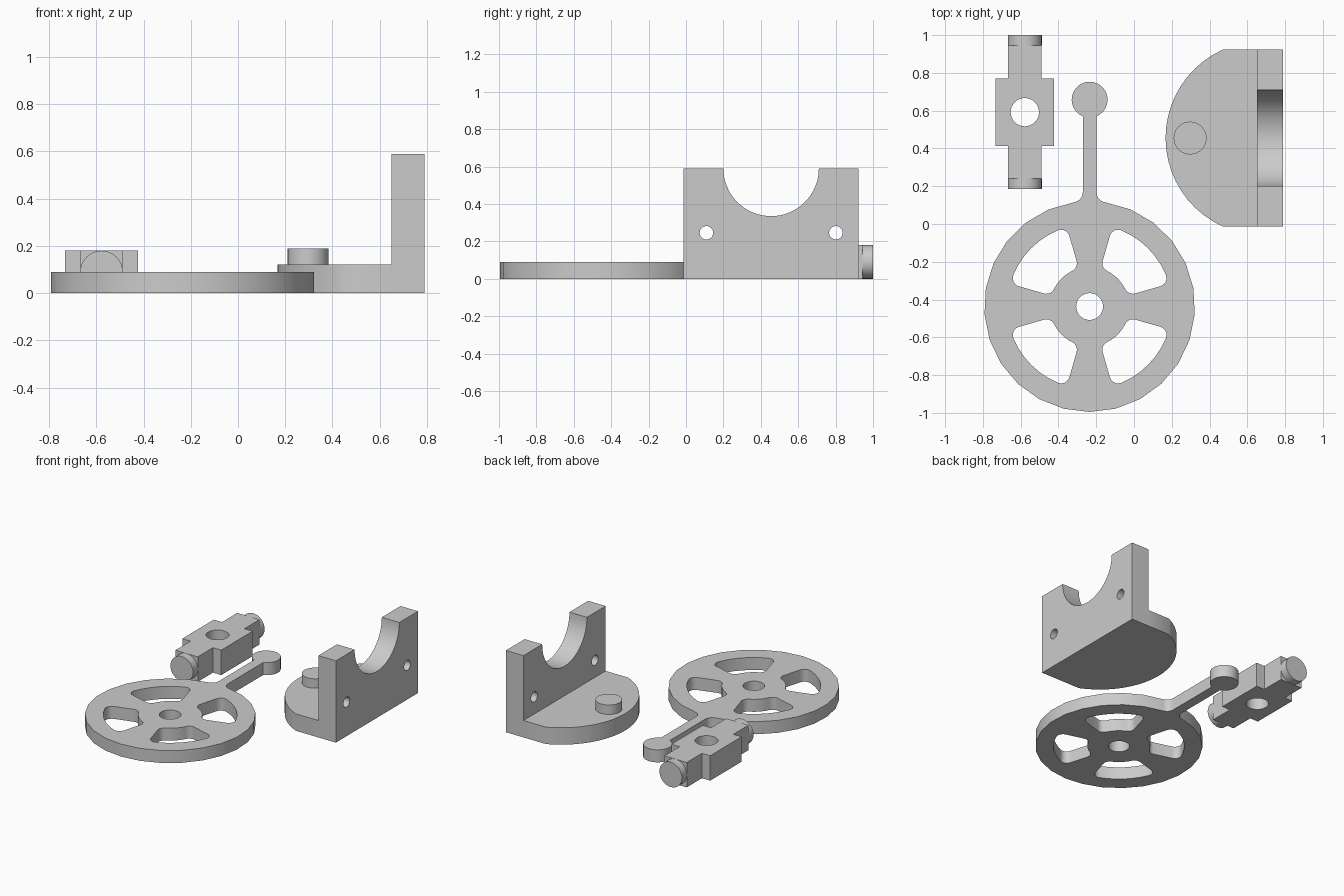
import bpy, bmesh
from math import sin, cos, asin, radians, pi, sqrt
from mathutils import Matrix, Vector

cube = bpy.data.objects.get("Cube")
if cube:
    bpy.data.objects.remove(cube, do_unlink=True)

grey = bpy.data.materials.new("plain_grey")
grey.use_nodes = True
COLOUR = (0.6, 0.6, 0.6, 1)
grey.diffuse_color = COLOUR
grey.node_tree.nodes["Principled BSDF"].inputs["Base Color"].default_value = COLOUR


def arc(cx, cy, r, a0, a1, n):
    """Points along an arc, angles in radians."""
    steps = [a0 + (a1 - a0) * i / n for i in range(n + 1)]
    return [(cx + r * cos(a), cy + r * sin(a)) for a in steps]


def circle(cx, cy, r, n=32):
    return arc(cx, cy, r, 0, 2 * pi, n)[:-1]


def axes(u, v, w):
    """Matrix sending the profile plane (u, v) and its depth (w) to world axes."""
    return Matrix((u, v, w)).transposed().to_4x4()


X, Y, Z = Vector((1, 0, 0)), Vector((0, 1, 0)), Vector((0, 0, 1))
FLAT, ALONG_X, ALONG_Y = axes(X, Y, Z), axes(Y, Z, X), axes(Z, X, Y)


def prism(name, loops, depth, origin=(0, 0, 0), frame=FLAT):
    """Extrude an outline (first loop) with holes (other loops)."""
    curve = bpy.data.curves.new(name, 'CURVE')
    curve.dimensions = '2D'
    curve.fill_mode = 'BOTH'
    curve.extrude = depth / 2
    for loop in loops:
        spline = curve.splines.new('POLY')
        spline.points.add(len(loop) - 1)
        for point, (u, v) in zip(spline.points, loop):
            point.co = (u, v, 0, 1)
        spline.use_cyclic_u = True
    temp = bpy.data.objects.new(name + "_profile", curve)
    bpy.context.collection.objects.link(temp)
    graph = bpy.context.evaluated_depsgraph_get()
    mesh = bpy.data.meshes.new_from_object(temp.evaluated_get(graph))
    bpy.data.objects.remove(temp, do_unlink=True)
    bpy.data.curves.remove(curve)

    bm = bmesh.new()
    bm.from_mesh(mesh)
    bmesh.ops.remove_doubles(bm, verts=bm.verts, dist=0.0001)
    bmesh.ops.translate(bm, verts=bm.verts, vec=(0, 0, depth / 2))
    bm.transform(Matrix.Translation(origin) @ frame)
    bmesh.ops.recalc_face_normals(bm, faces=bm.faces)
    bm.to_mesh(mesh)
    bm.free()
    mesh.materials.clear()
    mesh.materials.append(grey)
    obj = bpy.data.objects.new(name, mesh)
    bpy.context.collection.objects.link(obj)
    bpy.ops.object.select_all(action='DESELECT')
    obj.select_set(True)
    bpy.context.view_layer.objects.active = obj
    bpy.ops.object.shade_smooth_by_angle(angle=radians(30))
    return obj


def wheel_outline(r, arm, fillet, knob_y, knob_r):
    """Round rim flowing through fillets into a straight arm with a round knob."""
    fx = arm + fillet
    fy = sqrt((r + fillet) ** 2 - fx ** 2)
    t = asin(fx / (r + fillet))
    d = asin(arm / knob_r)
    return (arc(0, knob_y, knob_r, d - pi / 2, 1.5 * pi - d, 24)
            + arc(-fx, fy, fillet, 0, t - pi / 2, 6)
            + arc(0, 0, r, pi / 2 + t, 2.5 * pi - t, 24)[1:-1]
            + arc(fx, fy, fillet, 1.5 * pi - t, pi, 6))


def slot(ri, ro, a0, a1, f):
    """Ring sector window with rounded corners."""
    bo, bi = asin(f / (ro - f)), asin(f / (ri + f))

    def corner(r, a, start, end):
        return arc(r * cos(a), r * sin(a), f, start, end, 6)

    return (corner(ro - f, a0 + bo, a0 - pi / 2, a0 + bo)
            + arc(0, 0, ro, a0 + bo, a1 - bo, 6)[1:-1]
            + corner(ro - f, a1 - bo, a1 - bo, a1 + pi / 2)
            + corner(ri + f, a1 - bi, a1 + pi / 2, a1 - bi + pi)
            + arc(0, 0, ri, a1 - bi, a0 + bi, 6)[1:-1]
            + corner(ri + f, a0 + bi, a0 + bi + pi, a0 + 1.5 * pi))


# Spoked wheel with handle
spoke = radians(16)
windows = [slot(0.21, 0.437, q * pi / 2 + spoke, (q + 1) * pi / 2 - spoke, 0.045)
           for q in range(4)]
prism("spoked_wheel",
      [wheel_outline(0.558, 0.036, 0.055, 1.095, 0.095), circle(0, 0, 0.071)] + windows,
      0.09, (-0.235, -0.437, 0))

# Bracket: rounded base, peg and upright wall with a half-round cradle
MID, HALF, WALL = 0.455, 0.468, 0.65
R = 0.513
sweep = asin(HALF / R)
base = [(WALL, MID + HALF)] + arc(0.68, MID, R, pi - sweep, pi + sweep, 20) + [(WALL, MID - HALF)]
prism("bracket_base", [base], 0.122)
prism("bracket_peg", [circle(0.297, MID, 0.087)], 0.068, (0, 0, 0.122))
wall = ([(-HALF, 0), (HALF, 0), (HALF, 0.59)]
        + arc(0, 0.59, 0.255, 0, -pi, 32) + [(-HALF, 0.59)])
holes = [circle(side * 0.346, 0.246, 0.036, 24) for side in (-1, 1)]
prism("bracket_wall", [wall] + holes, 0.14, (WALL, MID, 0), ALONG_X)

# Slider block: stepped body with a bore and a round pivot at each end
BX, BY, H = -0.578, 0.592, 0.18
wide, step, slim, end = 0.155, 0.179, 0.089, 0.352
quarter = [(wide, step), (slim, step), (slim, end)]
body = (quarter + [(-x, y) for x, y in reversed(quarter)]
        + [(-x, -y) for x, y in quarter] + [(x, -y) for x, y in reversed(quarter)])
prism("slider_block", [body, circle(0, 0, 0.075)], H, (BX, BY, 0))
for name, y in (("front_pivot", BY - end - 0.056), ("back_pivot", BY + end)):
    prism(name, [circle(0, 0, H / 2)], 0.056, (BX, y, H / 2), ALONG_Y)
